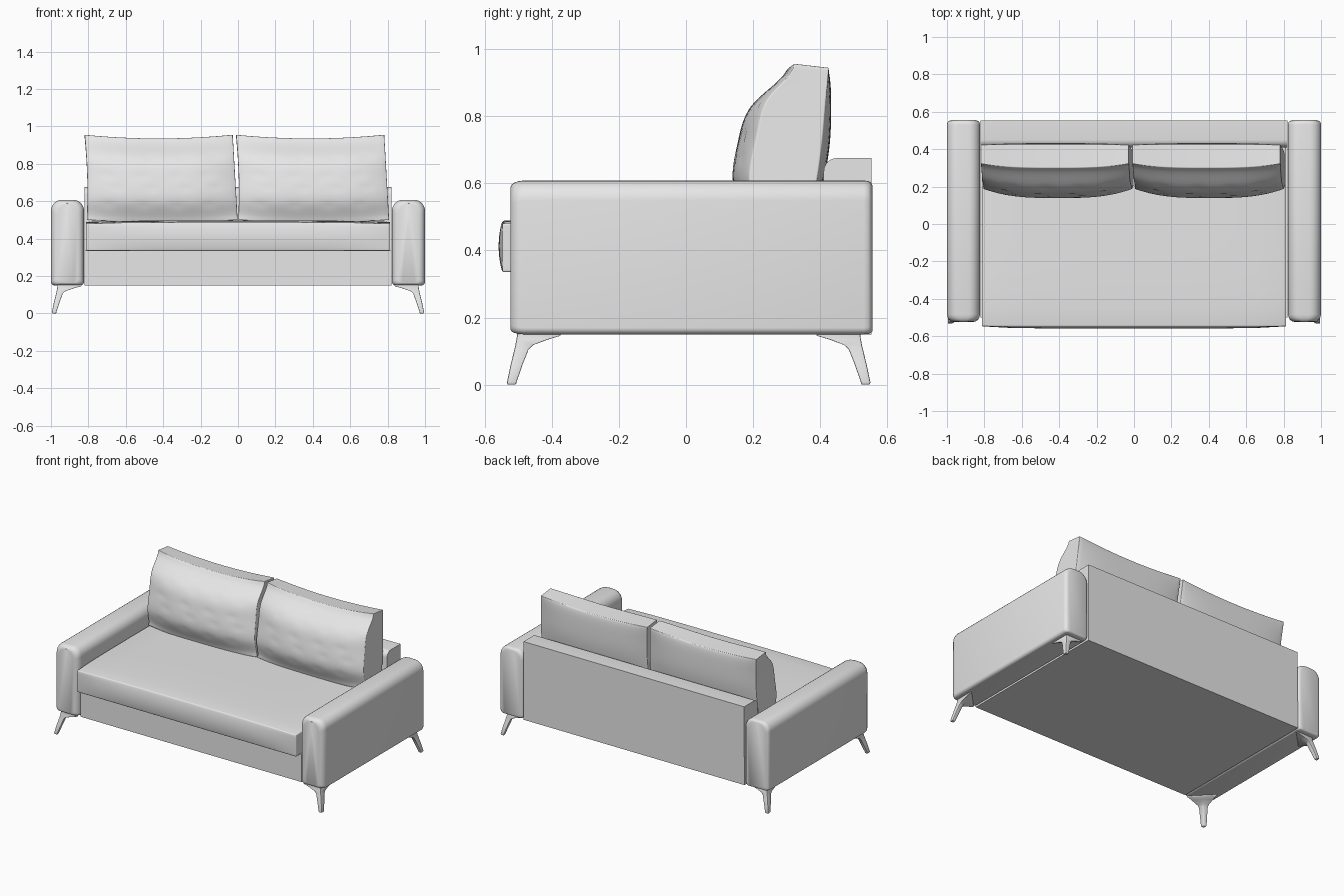
import bpy, bmesh, math
from mathutils import Vector

if "Cube" in bpy.data.objects:
    bpy.data.objects.remove(bpy.data.objects["Cube"])

grey = bpy.data.materials.new("plain grey")
grey.diffuse_color = (0.8, 0.8, 0.8, 1)
grey.use_nodes = True
grey.node_tree.nodes["Principled BSDF"].inputs["Base Color"].default_value = grey.diffuse_color


def finish(name, bm, bevel=0.0, segments=4, angle=40):
    """Turn a bmesh into a smooth shaded object with an optional rounded edge."""
    bmesh.ops.recalc_face_normals(bm, faces=bm.faces)
    mesh = bpy.data.meshes.new(name)
    bm.to_mesh(mesh)
    bm.free()
    mesh.materials.append(grey)
    obj = bpy.data.objects.new(name, mesh)
    bpy.context.collection.objects.link(obj)
    bpy.ops.object.select_all(action='DESELECT')
    obj.select_set(True)
    bpy.context.view_layer.objects.active = obj
    if bevel:
        mod = obj.modifiers.new("rounded edges", 'BEVEL')
        mod.width, mod.segments = bevel, segments
        mod.limit_method, mod.angle_limit = 'ANGLE', math.radians(angle)
        bpy.ops.object.modifier_apply(modifier=mod.name)
    bpy.ops.object.shade_smooth_by_angle(angle=math.radians(40))
    return obj


def box(x0, x1, y0, y1, z0, z1):
    bm = bmesh.new()
    bmesh.ops.create_cube(bm, size=1)
    for v in bm.verts:
        v.co = Vector(((x0 + x1) / 2 + v.co.x * (x1 - x0),
                       (y0 + y1) / 2 + v.co.y * (y1 - y0),
                       (z0 + z1) / 2 + v.co.z * (z1 - z0)))
    return bm


def loft(sections):
    """Skin a stack of equal-length closed sections and cap both ends."""
    bm = bmesh.new()
    rings = [[bm.verts.new(p) for p in s] for s in sections]
    n = len(rings[0])
    for a, b in zip(rings, rings[1:]):
        for i in range(n):
            j = (i + 1) % n
            bm.faces.new((a[i], a[j], b[j], b[i]))
    bm.faces.new(rings[0])
    bm.faces.new(rings[-1])
    return bm


def rounded_profile(x0, x1, z0, z1, r_low, r_top, steps=7):
    pts = []
    for cx, cz, r, start in ((x1 - r_top, z1 - r_top, r_top, 0), (x0 + r_top, z1 - r_top, r_top, 90),
                             (x0 + r_low, z0 + r_low, r_low, 180), (x1 - r_low, z0 + r_low, r_low, 270)):
        for i in range(steps + 1):
            a = math.radians(start + 90 * i / steps)
            pts.append((cx + r * math.cos(a), cz + r * math.sin(a)))
    return pts


# Base frame and the bench seat resting on it
finish("base_frame", box(-0.822, 0.822, -0.5, 0.553, 0.15, 0.337))

bm = box(-0.814, 0.814, -0.547, 0.42, 0.335, 0.49)
bmesh.ops.subdivide_edges(bm, edges=bm.edges[:], cuts=9, use_grid_fill=True)
for v in bm.verts:
    u = v.co.x / 0.814
    h = (v.co.z - 0.335) / 0.155
    if v.co.y < -0.54:
        v.co.y -= 0.011 * (1 - (2 * h - 1) ** 2) * (1 - u ** 8)
    if h > 0.99:
        v.co.z += 0.008 * (1 - u ** 4) - 0.01 * max(0, -v.co.y / 0.547) ** 4
finish("seat_cushion", bm, 0.03, 5, 50)

# Backrest panel: square at the rear, softened along its top front edge
section = [(0.553, 0.15), (0.553, 0.675)]
for i in range(7):
    a = math.radians(90 + 90 * i / 6)
    section.append((0.45 + 0.04 * math.cos(a), 0.635 + 0.04 * math.sin(a)))
section.append((0.41, 0.15))
finish("backrest", loft([[(x, y, z) for y, z in section] for x in (-0.82, 0.82)]))

# Arms: rounded outline with softened front and rear ends
for side, name in ((-1, "arm_left"), (1, "arm_right")):
    ends = [(-0.523, 0.035), (-0.52, 0.022), (-0.512, 0.011), (-0.5, 0.004), (-0.483, 0.0),
            (0.53, 0.0), (0.543, 0.003), (0.55, 0.009), (0.555, 0.022)]
    rings = []
    for y, inset in ends:
        prof = rounded_profile(0.823 + inset, 1.0 - inset, 0.15 + inset * 0.4, 0.608 - inset * 0.6,
                               0.02, 0.06)
        rings.append([(side * x, y, z) for x, z in prof])
    finish(name, loft(rings))


def curve(table, h):
    """Smoothly read a value from evenly spaced samples over 0..1."""
    s = min(max(h, 0), 1) * (len(table) - 1)
    i = min(int(s), len(table) - 2)
    t = s - i
    p0, p1, p2, p3 = (table[min(max(k, 0), len(table) - 1)] for k in (i - 1, i, i + 1, i + 2))
    return p1 + 0.5 * t * (p2 - p0 + t * (2 * p0 - 5 * p1 + 4 * p2 - p3 + t * (3 * (p1 - p2) + p3 - p0)))


# Back cushions: plump fronts, sagging tops and shallow tuft dimples
FRONT = (0.18, 0.14, 0.152, 0.19, 0.30)
BACK = (0.37, 0.39, 0.405, 0.415, 0.425)
TUFTS = [(u + 0.12 * (row % 2), h) for row, h in enumerate((0.2, 0.4, 0.55, 0.75))
         for u in (-0.72, -0.25, 0.2, 0.62)]
for shift, name in ((0.0, "back_cushion_left"), (0.81, "back_cushion_right")):
    bm = box(-1, 1, 0, 1, 0, 1)
    bmesh.ops.subdivide_edges(bm, edges=bm.edges[:], cuts=27, use_grid_fill=True)
    inner = [v for v in bm.verts if all(0.001 < c < 0.999 for c in
             ((v.co.x + 1) / 2, v.co.y, v.co.z))]
    bmesh.ops.delete(bm, geom=inner, context='VERTS')
    for v in bm.verts:
        u, t, h = v.co
        left = -0.808 - 0.012 * h + 0.008 * math.sin(math.pi * h)
        right = -0.002 - 0.026 * h
        x = left + (right - left) * (u + 1) / 2
        z = 0.488 + 0.012 * (1 - h) * u * u + h * (0.448 + 0.02 * u * u - 0.012 * t)
        bulge = math.sin(math.pi * h) ** 0.7 if 0 < h < 1 else 0
        front = curve(FRONT, h) + 0.055 * abs(u) ** 3 * (0.4 + 0.6 * bulge)
        back = curve(BACK, h) + 0.022 * bulge * (1 - u ** 4)
        if t < 0.001:
            for tu, th in TUFTS:
                d = ((u - tu) / 0.06) ** 2 + ((h - th) / 0.035) ** 2
                front += 0.005 * math.exp(-d)
        v.co = (x + shift, front + (back - front) * t, z)
    finish(name, bm, 0.012, 3, 50)

# Splayed legs that flare into a corner bracket under each arm
LEVELS = [  # z, outer x, inner x, outer y, inner y, fullness of the inner corner
    (0.0, 0.994, 0.972, 0.540, 0.514, 0.9),
    (0.008, 0.995, 0.970, 0.541, 0.512, 0.9),
    (0.06, 0.984, 0.953, 0.530, 0.494, 0.9),
    (0.105, 0.973, 0.937, 0.519, 0.476, 0.85),
    (0.118, 0.970, 0.925, 0.516, 0.462, 0.75),
    (0.135, 0.967, 0.875, 0.513, 0.415, 0.55),
    (0.146, 0.965, 0.835, 0.511, 0.378, 0.5),
    (0.156, 0.965, 0.835, 0.511, 0.378, 0.5)]
for sx, xname in ((-1, "left"), (1, "right")):
    for sy, yname in ((-1, "front"), (1, "back")):
        rings = []
        for z, xo, xi, yo, yi, f in LEVELS:
            corner = (xo + (xi - xo) * f, yo + (yi - yo) * f)
            rings.append([(sx * x, 0.008 + sy * y, z) for x, y in
                          ((xo, yo), (xi, yo), corner, (xo, yi))])
        finish(f"leg_{yname}_{xname}", loft(rings), 0.004, 2, 50)
